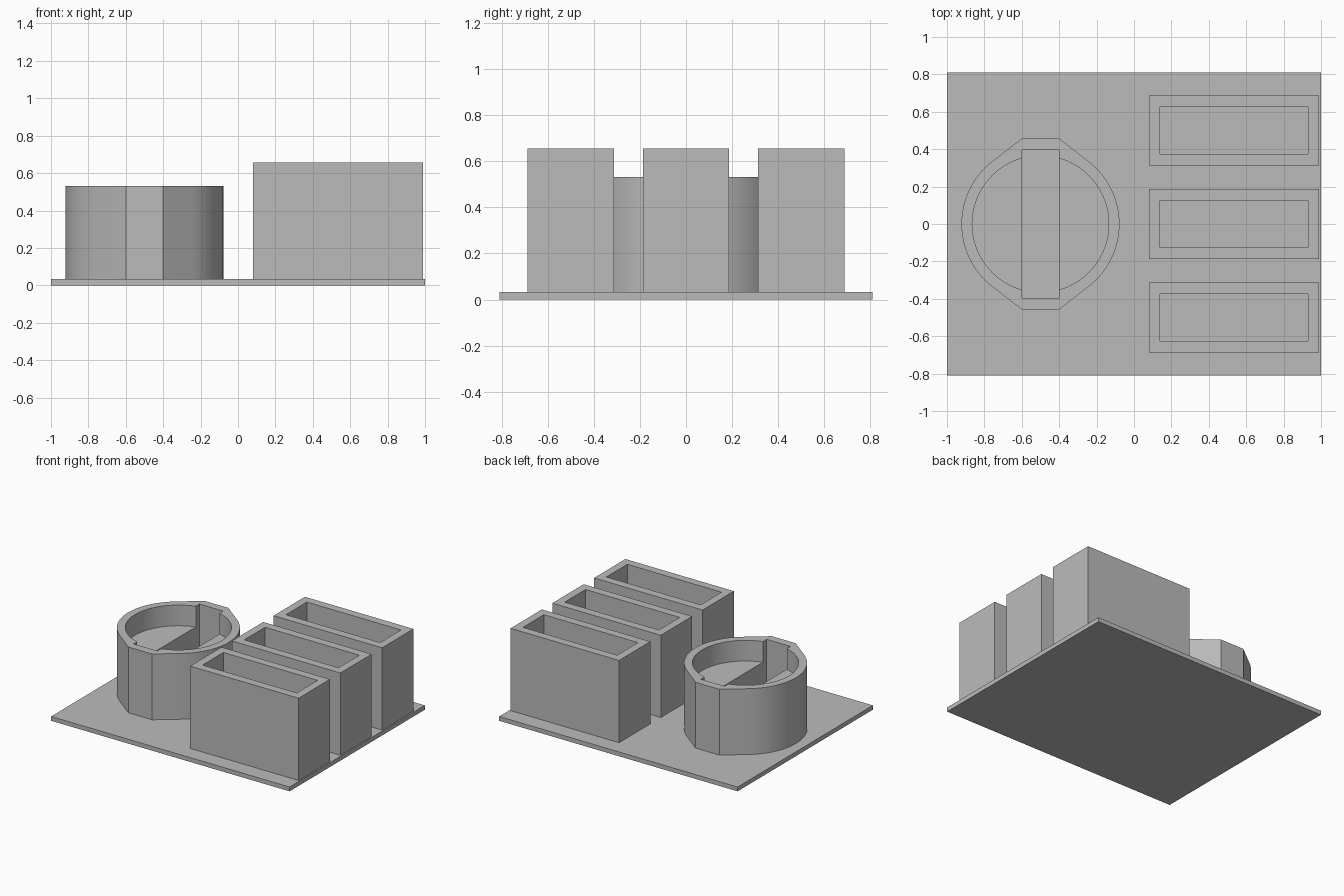
import bpy
import bmesh
from math import acos, atan2, cos, hypot, pi, sin

cube = bpy.data.objects.get("Cube")
if cube:
    bpy.data.objects.remove(cube, do_unlink=True)

# One plain grey for the whole tray
GREY = (0.5, 0.5, 0.5, 1)
grey = bpy.data.materials.new("plain grey")
grey.use_nodes = True
grey.diffuse_color = GREY
grey.node_tree.nodes["Principled BSDF"].inputs["Base Color"].default_value = GREY

PLATE_TOP = 0.033
OVER = 0.1  # how far cutters reach past a surface


def prism(name, outline, z0, z1):
    """Extrude a closed outline from z0 up to z1."""
    bm = bmesh.new()
    base = bm.faces.new([bm.verts.new((x, y, z0)) for x, y in outline])
    ext = bmesh.ops.extrude_face_region(bm, geom=[base], use_keep_orig=True)
    tops = [v for v in ext["geom"] if isinstance(v, bmesh.types.BMVert)]
    bmesh.ops.translate(bm, verts=tops, vec=(0, 0, z1 - z0))
    bmesh.ops.recalc_face_normals(bm, faces=bm.faces)
    mesh = bpy.data.meshes.new(name)
    bm.to_mesh(mesh)
    bm.free()
    mesh.materials.append(grey)
    obj = bpy.data.objects.new(name, mesh)
    bpy.context.collection.objects.link(obj)
    return obj


def rect(cx, cy, hx, hy):
    return [(cx - hx, cy - hy), (cx + hx, cy - hy), (cx + hx, cy + hy), (cx - hx, cy + hy)]


def arc(cx, r, a0, a1, n):
    steps = [a0 + (a1 - a0) * i / n for i in range(n + 1)]
    return [(cx + r * cos(a), r * sin(a)) for a in steps]


def cut(obj, cutter):
    """Subtract the cutter, bake the result and drop the cutter."""
    mod = obj.modifiers.new("pocket", "BOOLEAN")
    mod.operation = "DIFFERENCE"
    mod.solver = "EXACT"
    mod.object = cutter
    cutter.hide_render = True
    bpy.ops.object.select_all(action="DESELECT")
    obj.select_set(True)
    bpy.context.view_layer.objects.active = obj
    bpy.ops.object.modifier_apply(modifier=mod.name)
    bpy.data.objects.remove(cutter, do_unlink=True)


# Base plate
prism("base_plate", rect(0, 0, 1, 0.81), 0, PLATE_TOP)

# Three open rectangular bins
BIN_X, BIN_TOP = 0.535, 0.657
for name, y in (("front_bin", -0.5), ("middle_bin", 0), ("back_bin", 0.5)):
    box = prism(name, rect(BIN_X, y, 0.455, 0.1875), PLATE_TOP, BIN_TOP)
    cut(box, prism("bin_cutter", rect(BIN_X, y, 0.395, 0.125), PLATE_TOP - OVER, BIN_TOP + OVER))

# Round holder, its wall stretched by tangents around a crosswise slot
CX, R, TOP, FLOOR = -0.5, 0.4225, 0.532, 0.375
tip_x, tip_y = 0.1, 0.457
tangent = atan2(tip_y, tip_x) - acos(R / hypot(tip_x, tip_y))
outline = arc(CX, R, -tangent, tangent, 40)
outline += [(CX + tip_x, tip_y), (CX - tip_x, tip_y)]
outline += arc(CX, R, pi - tangent, pi + tangent, 40)
outline += [(CX - tip_x, -tip_y), (CX + tip_x, -tip_y)]
holder = prism("round_holder", outline, PLATE_TOP, TOP)

# Shallow round recess, then the deep slot
cut(holder, prism("recess_cutter", arc(CX, 0.365, 0, 2 * pi, 96)[:-1], FLOOR, TOP + OVER))
cut(holder, prism("slot_cutter", rect(CX, 0, tip_x, 0.395), PLATE_TOP - OVER, TOP + OVER))
bpy.ops.object.shade_smooth_by_angle(angle=pi / 9)
